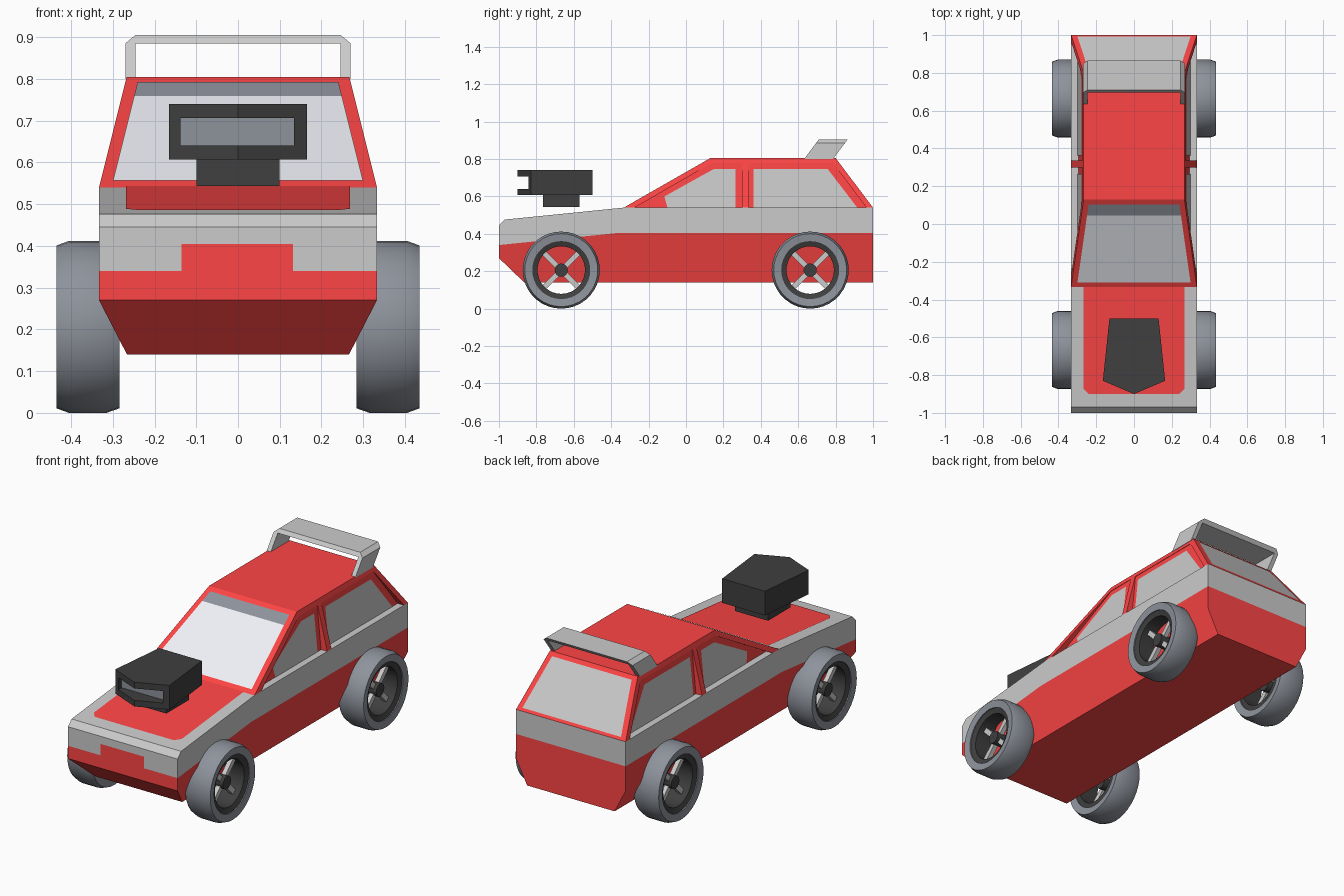
import bpy, bmesh
from math import radians
from mathutils import Vector, Matrix

if "Cube" in bpy.data.objects:
    bpy.data.objects.remove(bpy.data.objects["Cube"])


def material(name, r, g, b):
    m = bpy.data.materials.new(name)
    m.diffuse_color = (r, g, b, 1)
    m.use_nodes = True
    m.node_tree.nodes["Principled BSDF"].inputs["Base Color"].default_value = m.diffuse_color
    return m


RED = material("red_paint", 1.0, 0.06, 0.06)
BLACK = material("black", 0.05, 0.05, 0.05)
DARK = material("dark_grey", 0.27, 0.29, 0.33)
GLASS = material("glass", 0.88, 0.89, 0.95)


def finish(name, bm, mat, recalc=True):
    if recalc:
        bmesh.ops.recalc_face_normals(bm, faces=bm.faces[:])
    me = bpy.data.meshes.new(name)
    bm.to_mesh(me)
    bm.free()
    ob = bpy.data.objects.new(name, me)
    bpy.context.collection.objects.link(ob)
    if mat:
        me.materials.append(mat)
    return ob


def prism(name, profile, width, mat=None):
    """Side profile (y, z) spanned across x, half width depending on z."""
    bm = bmesh.new()
    a = [bm.verts.new((-width(z), y, z)) for y, z in profile]
    b = [bm.verts.new((width(z), y, z)) for y, z in profile]
    bm.faces.new(a)
    bm.faces.new(b[::-1])
    for i in range(len(a)):
        j = (i + 1) % len(a)
        bm.faces.new((a[i], b[i], b[j], a[j]))
    return finish(name, bm, mat)


def extrude(name, pts, vec, mat=None):
    bm = bmesh.new()
    f = bm.faces.new([bm.verts.new(p) for p in pts])
    r = bmesh.ops.extrude_face_region(bm, geom=[f], use_keep_orig=True)
    bmesh.ops.translate(bm, vec=vec, verts=[v for v in r["geom"] if isinstance(v, bmesh.types.BMVert)])
    return finish(name, bm, mat)


def panel(name, pts, normal, mat=None):
    """Single face laid just proud of the surface below it."""
    n = Vector(normal).normalized()
    bm = bmesh.new()
    f = bm.faces.new([bm.verts.new(Vector(p) + n * 0.003) for p in pts])
    f.normal_update()
    if f.normal.dot(n) < 0:
        f.normal_flip()
    return finish(name, bm, mat, False)


def lathe(name, profile, side, y, mat):
    """Closed (radius, x) profile spun round a wheel axle."""
    bm = bmesh.new()
    vs = [bm.verts.new((x * side, 0, r)) for r, x in profile]
    es = [bm.edges.new((vs[i], vs[(i + 1) % len(vs)])) for i in range(len(vs))]
    bmesh.ops.spin(bm, geom=vs + es, cent=(0, 0, 0), axis=(1, 0, 0),
                   angle=radians(360), steps=36)
    bmesh.ops.remove_doubles(bm, verts=bm.verts[:], dist=1e-4)
    ob = finish(name, bm, mat)
    ob.location = (0, y, 0.206)
    bpy.ops.object.select_all(action="DESELECT")
    ob.select_set(True)
    bpy.context.view_layer.objects.active = ob
    bpy.ops.object.shade_smooth_by_angle(angle=radians(30))
    return ob


# Lower body and grey upper band
W = 0.333
prism("lower_body", [(-1, 0.34), (-1, 0.27), (-0.865, 0.14), (1, 0.14), (1, 0.27), (1, 0.405), (-0.36, 0.405)],
      lambda z: 0.266 if z < 0.2 else W, RED)
prism("body_band", [(-1, 0.34), (-1, 0.445), (-0.97, 0.476), (-0.333, 0.54), (1, 0.54), (1, 0.405), (-0.36, 0.405)],
      lambda z: W)
panel("front_plate", [(x, -1, z) for x, z in ((-0.135, 0.34), (0.132, 0.34), (0.132, 0.405), (-0.135, 0.405))],
      (0, -1, 0), RED)
hood = [(-0.268, -0.333), (0.268, -0.333), (0.268, -0.87), (0.24, -0.9), (-0.24, -0.9), (-0.268, -0.87)]
panel("hood_panel", [(x, y, 0.54 + (y + 0.333) * 0.1005) for x, y in hood], (0, -0.1, 1), RED)


# Cabin: inner core plus a wider frame and door pillar
def outer(z):
    return W - (z - 0.54) * 0.25


def inner(z):
    return 0.295 - (z - 0.54) * 0.1


prism("cabin_core", [(-0.29, 0.54), (0.13, 0.785), (0.79, 0.785), (0.975, 0.54)], inner, RED)
prism("cabin_frame", [(-0.333, 0.54), (0.13, 0.805), (0.8, 0.805), (1, 0.54),
                      (0.965, 0.54), (0.785, 0.778), (0.138, 0.778), (-0.275, 0.54)], outer, RED)
prism("door_pillar", [(0.3, 0.54), (0.335, 0.54), (0.335, 0.785), (0.3, 0.785)], outer, RED)

# Windows
front_y = lambda z: -0.333 + (z - 0.54) * 1.747
rear_y = lambda z: 0.8 + (0.805 - z) * 0.755


def slope_window(name, yf, z0, z1, normal, mat):
    pts = [(s * (outer(z) - 0.03), yf(z), z) for s, z in ((-1, z0), (1, z0), (1, z1), (-1, z1))]
    panel(name, pts, normal, mat)


slope_window("windshield", front_y, 0.554, 0.757, (0, -0.265, 0.463), GLASS)
slope_window("windshield_tint", front_y, 0.757, 0.79, (0, -0.265, 0.463), DARK)
slope_window("rear_window", rear_y, 0.553, 0.785, (0, 0.265, 0.2), None)
side_windows = {
    "front_side_window": [(-0.1, 0.541), (0.265, 0.541), (0.265, 0.747), (0.15, 0.747), (-0.115, 0.6)],
    "rear_side_window": [(0.362, 0.541), (0.915, 0.541), (0.757, 0.747), (0.362, 0.747)]}
for name, pts in side_windows.items():
    for s in (-1, 1):
        panel(name, [(s * inner(z), y, z) for y, z in pts], (s, 0, 0.1))

# Rear spoiler: bent bar leaning backwards
half = [(0.245, 0.8), (0.27, 0.8), (0.27, 0.885), (0.246, 0.905)]
arch = half + [(-x, z) for x, z in half[::-1]] + [(-0.245, 0.885), (0.245, 0.885)]
extrude("spoiler", [(x, 0.635 + (z - 0.805) * 0.75, z) for x, z in arch], (0, 0.155, 0))

# Hood air intake with a slot in front
extrude("intake_base", [(-0.1, -0.765, 0.543), (0.1, -0.765, 0.543), (0.1, -0.57, 0.543), (-0.1, -0.57, 0.543)],
        (0, 0, 0.065), BLACK)
top = [(-0.13, -0.5), (0.13, -0.5), (0.165, -0.83), (0, -0.9), (-0.165, -0.83)]
scoop = extrude("intake_scoop", [(x, y, 0.607) for x, y in top], (0, 0, 0.133), BLACK)
slot = [(-0.138, 0.64), (0.134, 0.64), (0.134, 0.706), (-0.138, 0.706)]
cutter = extrude("slot_cutter", [(x, -0.81, z) for x, z in slot], (0, -0.2, 0))
cutter.hide_render = True
cutter.hide_viewport = True
cutter.display_type = "WIRE"
cut = scoop.modifiers.new("slot", "BOOLEAN")
cut.operation = "DIFFERENCE"
cut.object = cutter
panel("intake_grille", [(x, -0.81, z) for x, z in slot], (0, -1, 0), DARK)

# Wheels: tyre, open rim, crossed spokes, hub
for y in (-0.667, 0.664):
    for s in (-1, 1):
        lathe("tyre", [(0.155, 0.43), (0.195, 0.435), (0.206, 0.405), (0.206, 0.315),
                       (0.195, 0.284), (0.155, 0.29)], s, y, DARK)
        lathe("rim", [(0.157, 0.425), (0.127, 0.415), (0.127, 0.295), (0.157, 0.295)], s, y, BLACK)
        lathe("hub", [(0.001, 0.4), (0.035, 0.4), (0.035, 0.33), (0.001, 0.33)], s, y, BLACK)
        for a in (45, 135):
            bm = bmesh.new()
            bmesh.ops.create_cube(bm, size=1, matrix=Matrix.Rotation(radians(a), 4, "X")
                                  @ Matrix.Diagonal((0.025, 0.26, 0.028, 1)))
            finish("spoke", bm, None).location = (s * 0.37, y, 0.206)
